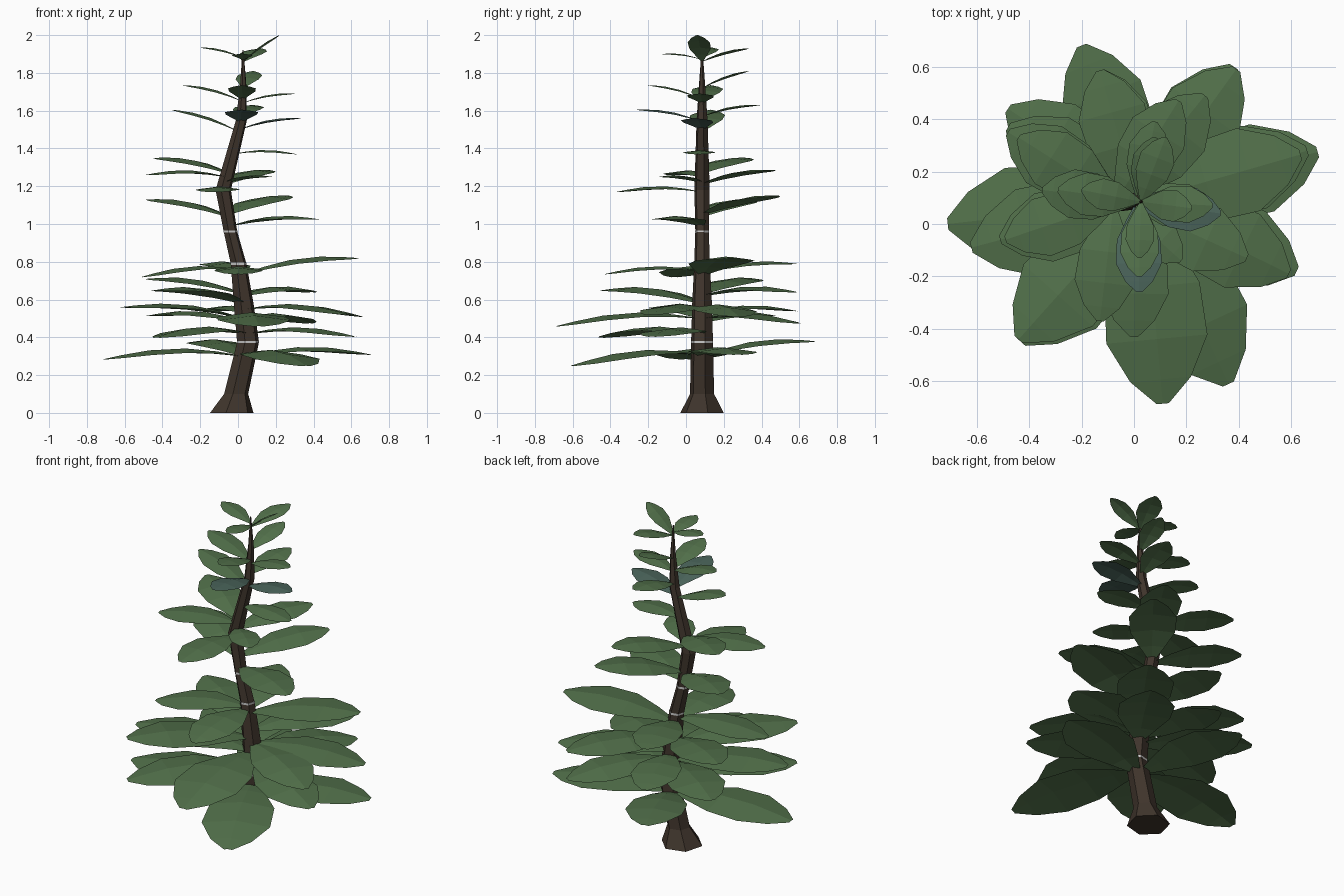
import bpy, math
from mathutils import Vector


def material(name, rgb):
    m = bpy.data.materials.new(name)
    m.diffuse_color = (*rgb, 1)
    return m


BARK = material("bark", (0.05, 0.035, 0.025))
GREEN = material("leaf_green", (0.085, 0.165, 0.07))
BLUE = material("leaf_blue_green", (0.07, 0.13, 0.105))
PALE = material("pale_band", (0.6, 0.6, 0.58))


def add_mesh(name, verts, faces, mat):
    me = bpy.data.meshes.new(name)
    me.from_pydata(verts, [], faces)
    me.materials.append(mat)
    ob = bpy.data.objects.new(name, me)
    bpy.context.collection.objects.link(ob)
    return ob


# Trunk path: x, z, radius
TRUNK = [(-0.033, 0, 0.119), (-0.01, 0.1, 0.066), (0.053, 0.375, 0.06),
         (0.03, 0.58, 0.054), (0.003, 0.79, 0.043), (-0.04, 0.96, 0.037),
         (-0.078, 1.18, 0.042), (0.018, 1.55, 0.03), (0.028, 1.75, 0.016),
         (0.026, 1.92, 0.003)]
TRUNK_Y = 0.085
SIDES = 6


def trunk_at(z):
    for a, b in zip(TRUNK, TRUNK[1:]):
        if z <= b[1]:
            t = (z - a[1]) / (b[1] - a[1])
            return a[0] + t * (b[0] - a[0]), a[2] + t * (b[2] - a[2])
    return TRUNK[-1][0], TRUNK[-1][2]


def tube(name, rings, mat):
    verts, faces = [], []
    for x, z, r in rings:
        for k in range(SIDES):
            a = math.tau * k / SIDES + math.radians(15)
            verts.append((x + r * math.cos(a), TRUNK_Y + r * math.sin(a), z))
    for i in range(len(rings) - 1):
        for k in range(SIDES):
            p, q = i * SIDES + k, i * SIDES + (k + 1) % SIDES
            faces.append((p, q, q + SIDES, p + SIDES))
    faces.append(tuple(reversed(range(SIDES))))
    n = len(verts)
    faces.append(tuple(range(n - SIDES, n)))
    return add_mesh(name, verts, faces, mat)


tube("trunk", TRUNK, BARK)

# Thin pale bands around the trunk joints
for i, z in enumerate((0.375, 0.79, 0.96)):
    x, r = trunk_at(z)
    tube(f"trunk_band_{i + 1}", [(x, z - 0.006, r + 0.001), (x, z + 0.006, r + 0.001)], PALE)

# Leaf outline: position along the leaf, half width (both as a share of length)
OUTLINE = [(0, 0.02), (0.2, 0.13), (0.42, 0.235), (0.68, 0.25), (0.88, 0.15), (1, 0.03)]


def leaf(name, tip, base_z, mat):
    bx, _ = trunk_at(base_z)
    base = Vector((bx, TRUNK_Y, base_z))
    axis = Vector(tip) - base
    length = axis.length
    side = Vector((-axis.y, axis.x, 0)).normalized()
    verts, faces = [], []
    for t, w in OUTLINE:
        mid = base + axis * t + Vector((0, 0, 0.065 * length * math.sin(math.pi * t)))
        drop = Vector((0, 0, -0.13 * w * length))
        verts += [mid - side * w * length + drop, mid, mid + side * w * length + drop]
    for i in range(len(OUTLINE) - 1):
        a = i * 3
        faces += [(a, a + 3, a + 4, a + 1), (a + 1, a + 4, a + 5, a + 2)]
    return add_mesh(name, verts, faces, mat)


# Leaves per tier: tip x, y, z and the height where the leaf leaves the trunk
LOWER = [(-0.71, 0.0, 0.285, 0.30), (0.70, 0.275, 0.31, 0.30), (0.36, -0.61, 0.25, 0.31),
         (-0.20, 0.68, 0.38, 0.30), (-0.43, -0.45, 0.40, 0.42), (0.62, -0.18, 0.405, 0.42),
         (0.11, -0.685, 0.46, 0.50), (0.38, 0.60, 0.475, 0.50), (-0.48, 0.44, 0.515, 0.48),
         (0.66, 0.28, 0.51, 0.55), (0.59, -0.19, 0.52, 0.55), (-0.13, 0.585, 0.54, 0.53),
         (-0.62, -0.09, 0.56, 0.50)]
MIDDLE = [(0.39, 0.59, 0.64, 0.62), (-0.44, -0.44, 0.65, 0.58), (-0.48, 0.37, 0.71, 0.63),
          (-0.51, -0.06, 0.72, 0.76), (0.0, -0.43, 0.735, 0.75), (0.635, 0.265, 0.82, 0.73),
          (-0.13, 0.585, 0.79, 0.74), (0.43, -0.13, 1.025, 0.99), (-0.48, 0.35, 1.13, 1.04),
          (0.27, 0.49, 1.15, 1.05), (-0.13, -0.37, 1.17, 1.17)]
UPPER = [(-0.49, -0.06, 1.26, 1.25), (0.17, 0.47, 1.285, 1.21), (0.18, -0.14, 1.25, 1.22),
         (-0.44, 0.33, 1.35, 1.27), (0.31, 0.06, 1.37, 1.37), (-0.35, 0.13, 1.605, 1.49),
         (0.08, 0.39, 1.63, 1.57), (0.30, 0.07, 1.69, 1.64), (-0.29, 0.13, 1.735, 1.65),
         (0.02, -0.20, 1.735, 1.66), (0.08, 0.33, 1.81, 1.72), (0.02, -0.13, 1.90, 1.87),
         (-0.20, 0.13, 1.935, 1.88), (0.12, 0.33, 1.93, 1.86), (0.22, 0.06, 2.0, 1.86)]
YOUNG = [(0.33, 0.04, 1.56, 1.50), (0.02, -0.26, 1.605, 1.54)]

for tier, rows, mat in (("lower", LOWER, GREEN), ("middle", MIDDLE, GREEN),
                        ("upper", UPPER, GREEN), ("young", YOUNG, BLUE)):
    for i, (x, y, z, b) in enumerate(rows):
        leaf(f"{tier}_leaf_{i + 1}", (x, y, z), b, mat)
